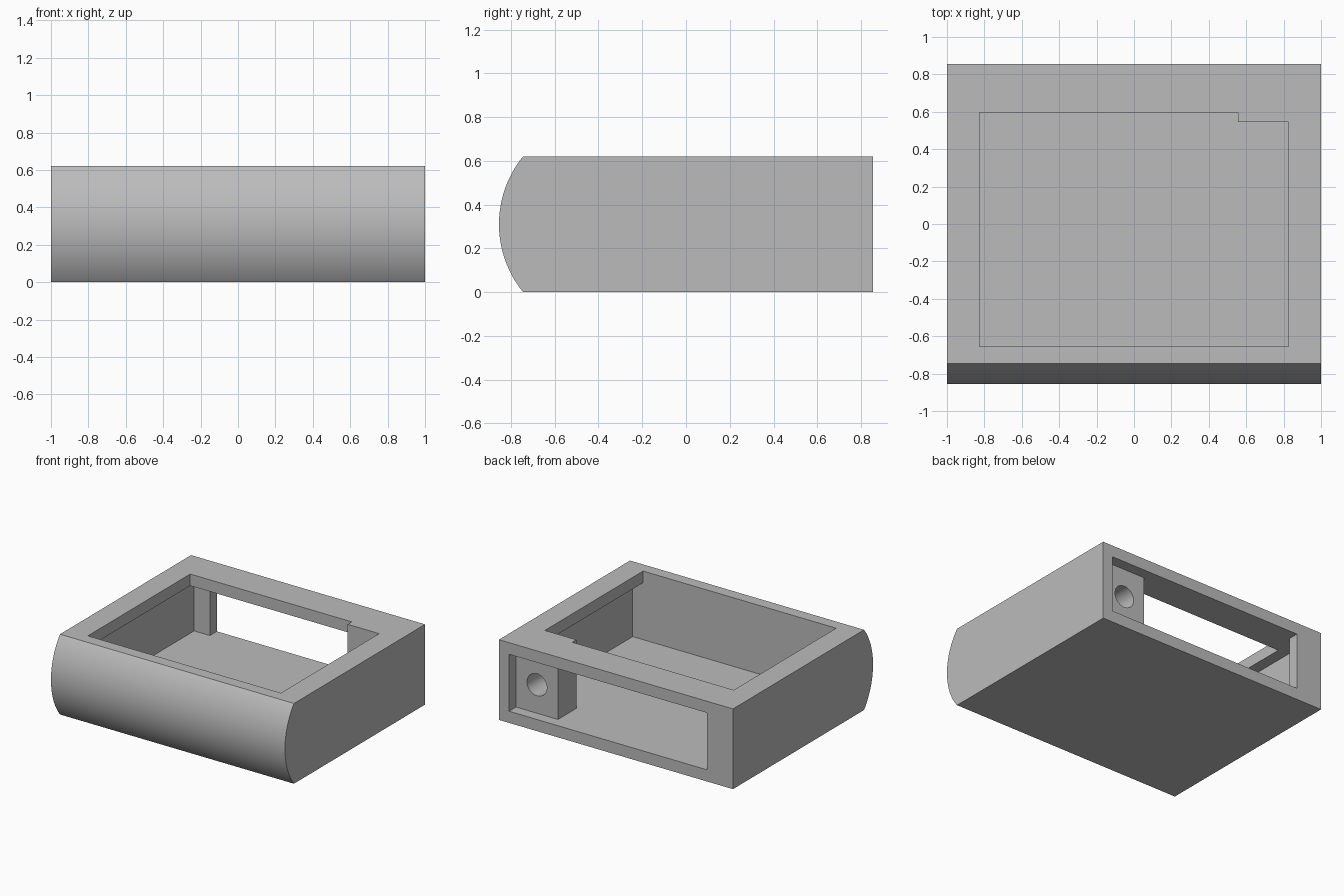
import bpy, bmesh, math
from mathutils import Vector

cube = bpy.data.objects.get("Cube")
if cube:
    bpy.data.objects.remove(cube, do_unlink=True)

HEIGHT, WALL = 0.62, 0.09
FRONT, BACK, CHORD = -0.855, 0.855, -0.745

grey = bpy.data.materials.new("plain grey")
grey.use_nodes = True
colour = (0.5, 0.5, 0.5, 1)
grey.diffuse_color = colour
grey.node_tree.nodes["Principled BSDF"].inputs["Base Color"].default_value = colour


def prism(name, outline, sweep):
    """Extrude a closed outline of 3D points along a vector."""
    bm = bmesh.new()
    face = bm.faces.new([bm.verts.new(p) for p in outline])
    grown = bmesh.ops.extrude_face_region(bm, geom=[face])["geom"]
    moved = [g for g in grown if isinstance(g, bmesh.types.BMVert)]
    bmesh.ops.translate(bm, verts=moved, vec=Vector(sweep))
    bmesh.ops.recalc_face_normals(bm, faces=bm.faces)
    mesh = bpy.data.meshes.new(name)
    bm.to_mesh(mesh)
    bm.free()
    mesh.materials.append(grey)
    obj = bpy.data.objects.new(name, mesh)
    bpy.context.collection.objects.link(obj)
    return obj


def cut(target, cutter):
    """Subtract the cutter from the target, then discard it."""
    cutter.hide_render = True
    mod = target.modifiers.new("cut", "BOOLEAN")
    mod.operation, mod.solver, mod.object = "DIFFERENCE", "EXACT", cutter
    bpy.context.view_layer.objects.active = target
    bpy.ops.object.modifier_apply(modifier=mod.name)
    bpy.data.objects.remove(cutter, do_unlink=True)


# Outer body: side profile with a bowed front, swept across the width
half, bow = HEIGHT / 2, CHORD - FRONT
radius = (half ** 2 + bow ** 2) / (2 * bow)
sweep_angle = math.asin(half / radius)
steps = 32
profile = [(-1, BACK, HEIGHT), (-1, BACK, 0)]
for i in range(steps + 1):
    a = sweep_angle * (2 * i / steps - 1)
    profile.append((-1, FRONT + radius * (1 - math.cos(a)), half + radius * math.sin(a)))
body = prism("housing", profile, (2, 0, 0))

# Inner cavity and rear window, leaving a corner block standing
cavity = [(-0.914, -0.655), (0.914, -0.655), (0.914, 0.545), (0.555, 0.545),
          (0.555, 0.77), (0.914, 0.77), (0.914, 0.95), (-0.78, 0.95),
          (-0.78, 0.77), (-0.914, 0.77)]
cut(body, prism("cavity_cutter", [(x, y, WALL) for x, y in cavity],
                (0, 0, HEIGHT - 2 * WALL)))

# Top opening, stepped around the corner block
opening = [(-0.825, -0.655), (0.825, -0.655), (0.825, 0.545), (0.555, 0.545),
           (0.555, 0.595), (-0.825, 0.595)]
cut(body, prism("opening_cutter", [(x, y, half) for x, y in opening], (0, 0, 0.5)))

# Round hole through the corner block
ring = [2 * math.pi * i / 48 for i in range(48)]
cut(body, prism("hole_cutter",
                [(0.735 + 0.085 * math.cos(a), 0.4, half + 0.085 * math.sin(a)) for a in ring],
                (0, 0.42, 0)))

# Smooth the bowed front and the hole, keep the rest crisp
bpy.ops.object.select_all(action="DESELECT")
body.select_set(True)
bpy.context.view_layer.objects.active = body
bpy.ops.object.shade_smooth_by_angle(angle=math.radians(25))
